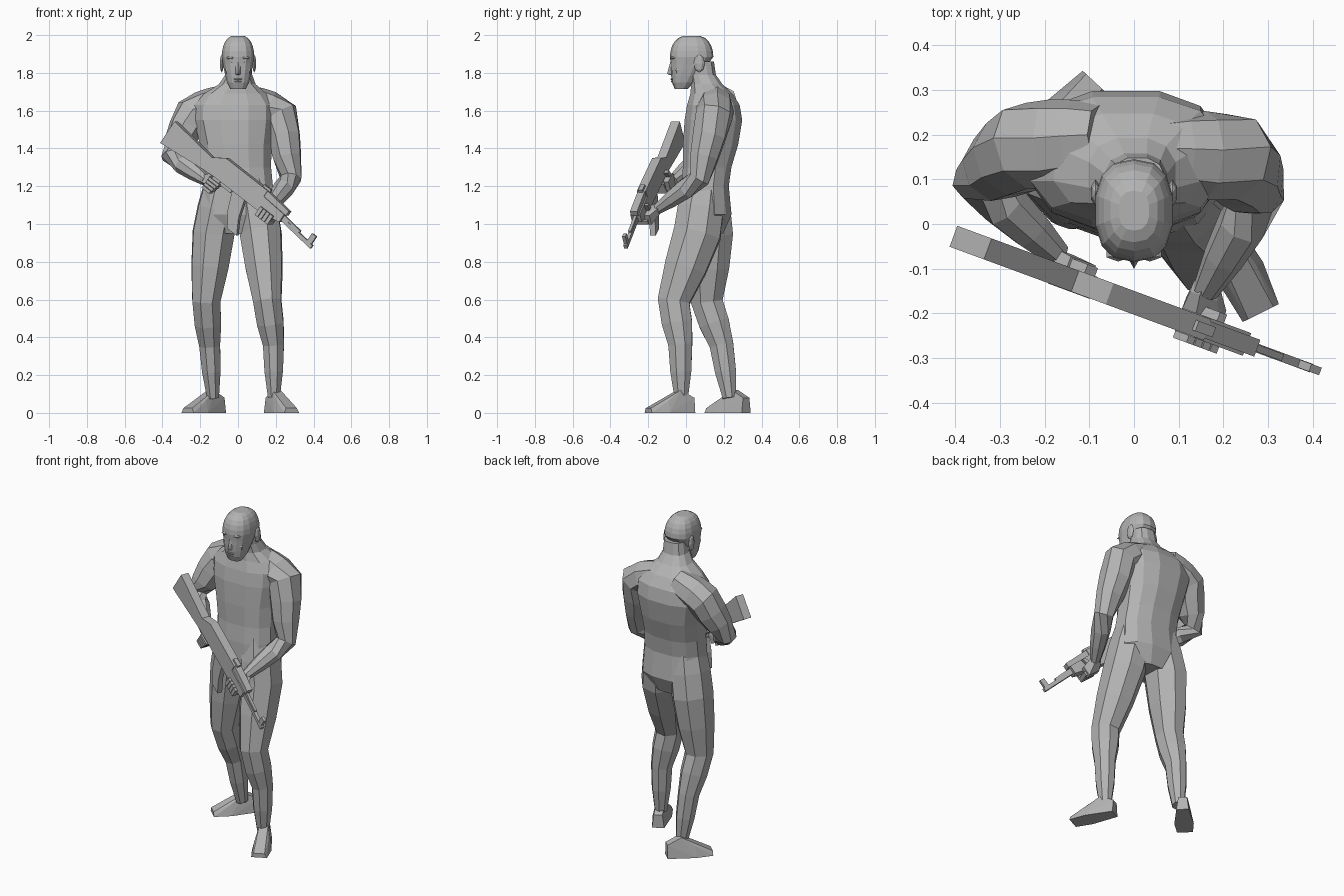
import bpy, bmesh
from math import sin, cos, pi
from mathutils import Vector, Matrix

cube = bpy.data.objects.get("Cube")
if cube:
    bpy.data.objects.remove(cube)

grey = bpy.data.materials.new("plain grey")
grey.use_nodes = True
grey.diffuse_color = (.45, .45, .45, 1)
grey.node_tree.nodes["Principled BSDF"].inputs["Base Color"].default_value = grey.diffuse_color


def finish(name, bm, matrix=Matrix()):
    bm.transform(matrix)
    bmesh.ops.recalc_face_normals(bm, faces=bm.faces)
    mesh = bpy.data.meshes.new(name)
    bm.to_mesh(mesh)
    bm.free()
    mesh.materials.append(grey)
    bpy.context.collection.objects.link(bpy.data.objects.new(name, mesh))


def skin(name, rings, matrix=Matrix()):
    """Join rings of points with quads and cap both ends."""
    bm = bmesh.new()
    loops = [[bm.verts.new(point) for point in ring] for ring in rings]
    for lower, upper in zip(loops, loops[1:]):
        for i in range(len(lower)):
            bm.faces.new((lower[i - 1], lower[i], upper[i], upper[i - 1]))
    bm.faces.new(loops[0])
    bm.faces.new(loops[-1])
    finish(name, bm, matrix)


def hull(name, points, matrix=Matrix()):
    bm = bmesh.new()
    for point in points:
        bm.verts.new(point)
    bmesh.ops.convex_hull(bm, input=bm.verts)
    loose = [vert for vert in bm.verts if not vert.link_faces]
    bmesh.ops.delete(bm, geom=loose, context='VERTS')
    finish(name, bm, matrix)


def ball(name, centre, size):
    """Faceted oval lump."""
    bm = bmesh.new()
    bmesh.ops.create_uvsphere(bm, u_segments=6, v_segments=4, radius=1)
    finish(name, bm, Matrix.Translation(centre) @ Matrix.Diagonal((*size, 1)))


def boxy(value):
    """Squares off a sine or cosine so that sections fill their corners."""
    return abs(value) ** .8 * (1 if value > 0 else -1)


def stack(name, rows, sides):
    """Level oval sections: height, centre x and y, half width, half depth."""
    angles = [2 * pi * (i + .5) / sides for i in range(sides)]
    skin(name, [[(x + wide * boxy(cos(a)), y + deep * boxy(sin(a)), z) for a in angles]
                for z, x, y, wide, deep in rows])


def limb(name, joints, radii, swell, deep=1, sides=8, steps=3):
    """Tube through the joints, with muscle swelling between each pair."""
    joints = [Vector(joint) for joint in joints]
    path = []
    for i in range(len(joints) - 1):
        for step in range(steps):
            t = step / steps
            radius = radii[i] + (radii[i + 1] - radii[i]) * t + swell * sin(pi * t)
            path.append((joints[i].lerp(joints[i + 1], t), radius))
    path.append((joints[-1], radii[-1]))
    rings = []
    for i, (centre, radius) in enumerate(path):
        before, after = path[max(i - 1, 0)][0], path[min(i + 1, len(path) - 1)][0]
        direction = (after - before).normalized()
        side = direction.cross(Vector((0, 1, .3))).normalized()
        front = direction.cross(side) * deep
        angles = [2 * pi * (k + .5) / sides for k in range(sides)]
        rings.append([centre + radius * (side * cos(a) + front * sin(a)) for a in angles])
    skin(name, rings)


# Torso running up into the neck, the chest leaning back and a little aside
trunk = [(.95, .1, .12, .1), (1.05, .105, .2, .14), (1.2, .1, .19, .13), (1.3, .112, .185, .132),
         (1.42, .13, .195, .15), (1.55, .145, .22, .157), (1.63, .145, .22, .143),
         (1.69, .135, .17, .115), (1.74, .11, .1, .085), (1.79, .09, .073, .07), (1.86, .08, .065, .07)]
stack("torso", [(z, -.4 * (y - .1), y, wide, deep) for z, y, wide, deep in trunk], sides=12)

# Head: face widening from chin to brow, then a domed crown
rows = []
for t in (0, .2, .4, .6, .8):
    rows.append((1.715 + .17 * t, 0, .055 * t - .025, .042 + .045 * t ** .6, .035 + .077 * t ** .7))
for step in range(6):
    a = step / 6 * pi / 2
    shrink = cos(a) ** .7
    rows.append((1.885 + .115 * sin(a), 0, .03, .088 * shrink, .115 * shrink))
stack("head", rows, sides=14)

# Face
hull("nose", [(0, -.08, 1.87), (0, -.1, 1.795), (0, -.06, 1.78)]
     + [(s * .02, -.065, z) for s in (1, -1) for z in (1.79, 1.86)])
ball("upper_lip", (0, -.07, 1.767), (.03, .013, .006))
ball("lower_lip", (0, -.068, 1.754), (.025, .012, .006))
ball("chin", (0, -.045, 1.73), (.025, .02, .016))
for side, s in (("left", 1), ("right", -1)):
    ball(side + "_brow", (s * .035, -.066, 1.88), (.03, .018, .009))
    ball(side + "_eye", (s * .033, -.063, 1.855), (.016, .014, .008))
    ball(side + "_cheek", (s * .045, -.04, 1.815), (.025, .025, .03))
    ball(side + "_ear", (s * .086, .07, 1.85), (.012, .03, .047))

# Legs from waist to ankle, left one forward
leg_radii = (.1, .118, .08, .06, .034)
for name, joints in (
        ("left_leg", [(.08, .1, 1.22), (.12, .06, .95), (.155, -.065, .59), (.188, -.03, .36), (.19, -.025, .08)]),
        ("right_leg", [(-.08, .1, 1.22), (-.13, .123, .95), (-.168, .11, .59), (-.15, .188, .36), (-.132, .23, .08)])):
    limb(name, joints, leg_radii, .006, deep=1.14, steps=2)

# Feet: sections of distance forward, half width, height
foot = [(-.06, .035, .08), (.02, .035, .12), (.1, .055, .065), (.2, .045, .025)]
sole = [(s * wide, -ahead, 0) for ahead, wide, high in foot for s in (1, -1)]
instep = [(s * wide * .7, -ahead, high) for ahead, wide, high in foot for s in (1, -1)]
for name, place, turn in (("left_foot", (.195, -.02, 0), .46), ("right_foot", (-.13, .275, 0), -.75)):
    hull(name, sole + instep, Matrix.Translation(place) @ Matrix.Rotation(turn, 4, 'Z'))

# Arms: neck root, shoulder, elbow, wrist
left_wrist, right_wrist = Vector((.16, -.15, 1.08)), Vector((-.17, -.07, 1.23))
arm_radii = (.08, .1, .058, .03)
limb("left_arm", [(.04, .16, 1.66), (.22, .15, 1.58), (.28, .07, 1.24), left_wrist], arm_radii, .008)
limb("right_arm", [(-.07, .19, 1.66), (-.24, .175, 1.58), (-.35, .1, 1.36), right_wrist], arm_radii, .008)

# Rifle frame: along the barrel, across it, and up
along = Vector((.76, -.28, -.585)).normalized()
across = Vector((.28, .76, 0)).normalized()
frame = Matrix((along, across, along.cross(across))).transposed().to_4x4()
frame.translation = (-.37, -.04, 1.48)


def bar(name, start, end, half, shift=0):
    """Tapered rifle block between two uprights of distance, bottom, top."""
    skin(name, [[(s, shift - half, low), (s, shift + half, low),
                 (s, shift + half, high), (s, shift - half, high)]
                for s, low, high in (start, end)], frame)


def slanted(name, top, foot, half, shift=0):
    """Hanging rifle block between two level edges of rear, front, height."""
    skin(name, [[(rear, shift - half, t), (rear, shift + half, t),
                 (front, shift + half, t), (front, shift - half, t)]
                for rear, front, t in (top, foot)], frame)


# Rifle
bar("butt_stock", (0, -.062, .078), (.28, -.034, .046), .025)
bar("stock_neck", (.28, -.034, .046), (.35, -.03, .09), .025)
bar("receiver", (.35, -.03, .09), (.64, -.03, .087), .025)
bar("handguard", (.64, -.03, .05), (.79, -.01, .04), .027)
bar("gas_tube", (.64, .05, .085), (.8, .04, .068), .02)
bar("rear_sight", (.6, .08, .1), (.65, .08, .1), .012)
bar("barrel", (.78, 0, .022), (1.01, -.024, -.002), .01)
bar("gas_rod", (.78, .018, .036), (.91, 0, .02), .008)
bar("front_sight", (.97, -.01, .048), (1, -.01, .048), .009)
bar("trigger_guard", (.39, -.05, -.03), (.47, -.05, -.03), .005)
slanted("upper_magazine", (.475, .56, -.03), (.515, .59, -.13), .016)
slanted("lower_magazine", (.515, .59, -.13), (.57, .635, -.21), .016)
slanted("pistol_grip", (.345, .395, -.03), (.325, .375, -.12), .016)


# Hands: palms from wrist to rifle, fingers curled round it
def palm(name, wrist, grip):
    corners = [Vector((a, b, c)) for a in (-1, 1) for b in (-.5, .5) for c in (-.8, .8)]
    start = frame.inverted() @ wrist
    hull(name, [start + .025 * c for c in corners] + [Vector(grip) + .037 * c for c in corners], frame)


palm("left_hand", left_wrist, (.7, .036, -.035))
palm("right_hand", right_wrist, (.345, .03, -.07))
for i in range(4):
    s = .66 + .023 * i
    bar("left_finger", (s, -.055, -.03), (s + .02, -.055, -.03), .042)
    bar("left_fingertip", (s, -.05, 0), (s + .02, -.05, 0), .008, shift=-.035)
    t = -.045 - .019 * i
    bar("right_finger", (.33, t - .016, t), (.4 - .006 * i, t - .016, t), .026)
slanted("left_thumb", (.69, .71, .04), (.66, .69, -.03), .01, shift=.037)
slanted("right_thumb", (.33, .36, 0), (.31, .335, -.05), .01, shift=.035)
